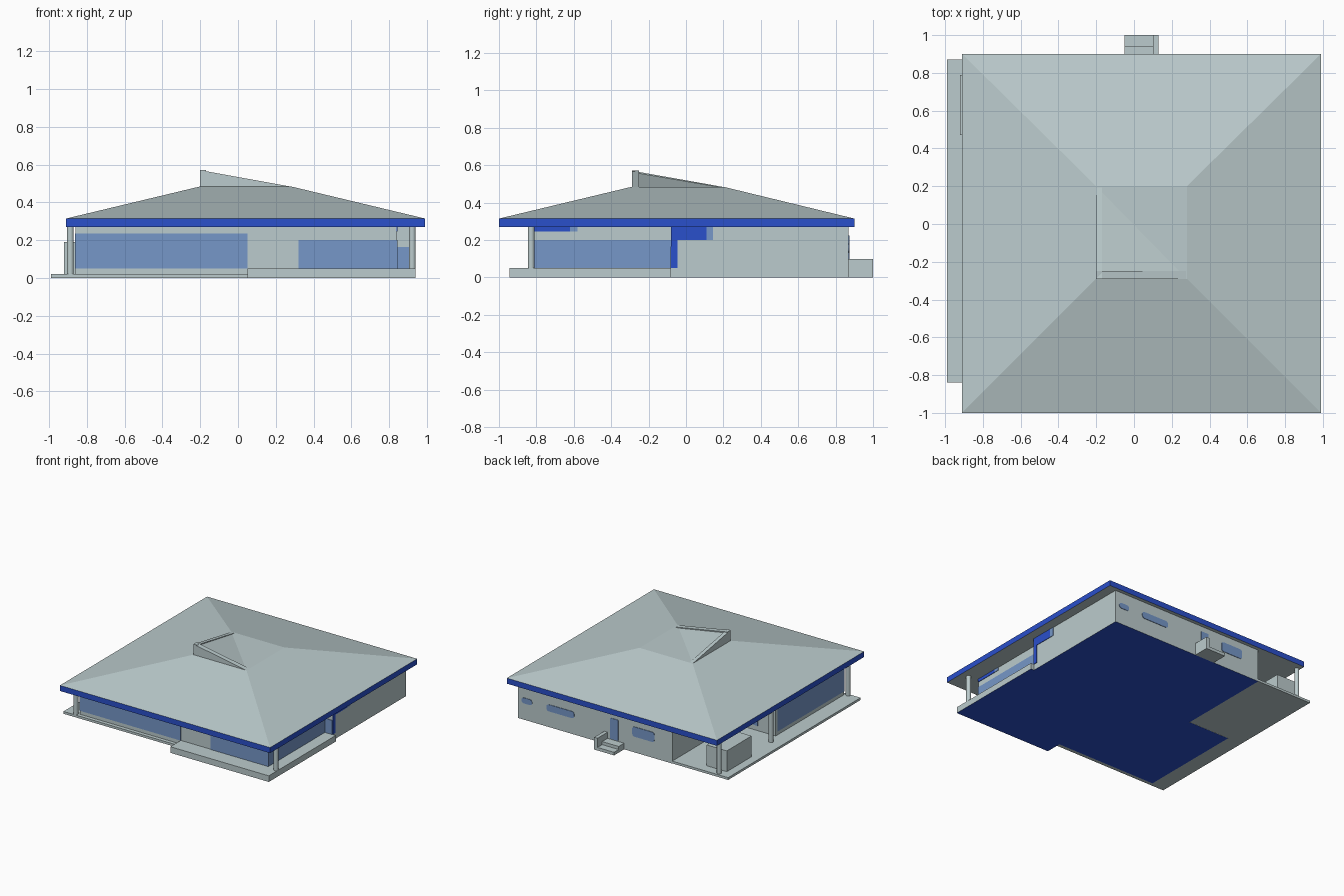
import bpy, bmesh, math

if "Cube" in bpy.data.objects:
    bpy.data.objects.remove(bpy.data.objects["Cube"])


def material(name, rgb):
    m = bpy.data.materials.new(name)
    m.diffuse_color = (*rgb, 1)
    m.use_nodes = True
    m.node_tree.nodes["Principled BSDF"].inputs["Base Color"].default_value = m.diffuse_color
    return m


GREY = material("pale grey", (0.50, 0.60, 0.61))
BLUE = material("trim blue", (0.023, 0.08, 0.60))
GLASS = material("window blue", (0.18, 0.31, 0.58))


def finish(name, bm, mats):
    bmesh.ops.recalc_face_normals(bm, faces=bm.faces)
    me = bpy.data.meshes.new(name)
    bm.to_mesh(me)
    bm.free()
    for m in mats:
        me.materials.append(m)
    ob = bpy.data.objects.new(name, me)
    bpy.context.collection.objects.link(ob)
    return ob


def prism(name, outline, z0, z1, mat=GREY, bottom=None):
    """Extrude a plan outline; the underside may take its own colour."""
    bm = bmesh.new()
    f = bm.faces.new([bm.verts.new((x, y, z0)) for x, y in outline])
    r = bmesh.ops.extrude_face_region(bm, geom=[f])
    for v in r["geom"]:
        if isinstance(v, bmesh.types.BMVert):
            v.co.z = z1
    bmesh.ops.recalc_face_normals(bm, faces=bm.faces)
    if bottom:
        for f in bm.faces:
            f.material_index = 1 if f.normal.z < -0.5 else 0
    return finish(name, bm, [mat, bottom] if bottom else [mat])


def box(name, x0, x1, y0, y1, z0, z1, mat=GREY, bottom=None):
    return prism(name, [(x0, y0), (x1, y0), (x1, y1), (x0, y1)], z0, z1, mat, bottom)


def column(name, x, y, z0, z1, r=0.018):
    bpy.ops.mesh.primitive_cylinder_add(vertices=20, radius=r, depth=z1 - z0,
                                        location=(x, y, (z0 + z1) / 2))
    ob = bpy.context.object
    ob.name = name
    ob.data.materials.append(GREY)
    bpy.ops.object.shade_smooth_by_angle()


# main walls, with the carport notch at the back left
prism("house_walls", [(-.86, -.81), (.84, -.81), (.84, -.08), (.91, -.08),
                      (.91, .87), (-.485, .87), (-.485, .07), (-.86, .07)],
      0, .275, GREY, BLUE)

# floor slabs
box("front_terrace", .05, .94, -.945, -.08, 0, .05, GREY, BLUE)
box("left_terrace", -.99, -.86, -.84, .87, 0.001, .02)
box("front_edge_slab", -.86, .05, -.84, -.81, 0.001, .02)
box("carport_floor", -.86, -.485, .07, .87, 0.001, .02)

# columns and carport storage box
for i, y in enumerate((-.825, .17, .84)):
    column(f"left_column_{i + 1}", -.888, y, .02, .275)
column("right_column", .923, -.828, .05, .275)
box("storage_box", -.922, -.74, .47, .79, .02, .19)

# glazing plates
T = .004
box("front_left_glass", -.86, .05, -.81 - T, -.81, .05, .235, GLASS)
box("front_right_glass", .32, .84, -.81 - T, -.81, .05, .20, GLASS)
box("right_glass", .84, .84 + T, -.81, -.08, .05, .20, GLASS)
box("left_glass", -.86 - T, -.86, -.81, .05, .05, .235, GLASS)
box("side_return_glass", .844, .91, -.08 - T, -.08, .05, .165, GLASS)
for i in range(2):
    for j in range(2):
        x, z = -.70 + i * .05, .06 + j * .08
        box(f"carport_door_pane_{i}{j}", x, x + .043, .07, .07 + T, z, z + .072, GLASS)

# blue trim on the right side
box("trim_upright", .91, .91 + T, -.08, -.045, .05, .27, BLUE)
box("trim_head", .91, .91 + T, -.045, .11, .20, .27, BLUE)
box("trim_head_glass", .91, .91 + T, .11, .145, .20, .27, GLASS)
box("front_trim_head", .84, .84 + T, -.81, -.62, .245, .27, BLUE)
box("front_trim_glass", .84, .84 + T, -.62, -.58, .245, .27, GLASS)


# rounded back windows
def back_window(name, x0, x1, z0, z1, r):
    bm = bmesh.new()
    pts = []
    for k, (cx, cz) in enumerate(((x1 - r, z1 - r), (x0 + r, z1 - r),
                                  (x0 + r, z0 + r), (x1 - r, z0 + r))):
        for s in range(4):
            a = math.pi / 2 * (k + s / 3)
            pts.append(bm.verts.new((cx + r * math.cos(a), .87, cz + r * math.sin(a))))
    f = bm.faces.new(pts)
    r = bmesh.ops.extrude_face_region(bm, geom=[f])
    bmesh.ops.translate(bm, vec=(0, T, 0),
                        verts=[v for v in r["geom"] if isinstance(v, bmesh.types.BMVert)])
    finish(name, bm, [GLASS])


back_window("back_window_small", .78, .875, .135, .18, .02)
back_window("back_window_long", .40, .65, .13, .185, .02)
back_window("back_window_large", -.325, -.125, .13, .21, .02)
back_window("back_door", .003, .075, .055, .225, .005)

# back steps with side wall
box("upper_back_step", -.05, .10, .87, .94, 0, .05)
box("lower_back_step", -.05, .10, .94, 1.0, 0, .025)
box("back_step_wall", .10, .13, .87, 1.0, 0, .10)

# hipped roof: blue fascia, grey slopes and soffit
bm = bmesh.new()
rings = []
for x0, x1, y0, y1, z in ((-.91, .99, -1, .90, .27), (-.91, .99, -1, .90, .315),
                          (-.20, .28, -.29, .20, .485)):
    rings.append([bm.verts.new((x, y, z)) for x, y in
                  ((x0, y0), (x1, y0), (x1, y1), (x0, y1))])
bm.faces.new(rings[0])
bm.faces.new(rings[2])
for level in range(2):
    for i in range(4):
        j = (i + 1) % 4
        f = bm.faces.new((rings[level][i], rings[level][j],
                          rings[level + 1][j], rings[level + 1][i]))
        f.material_index = 1 - level
finish("hipped_roof", bm, [GREY, BLUE])


# raised roof corner: sloping infill with two wedge upstands
def wedge(name, pts, extrude):
    bm = bmesh.new()
    f = bm.faces.new([bm.verts.new(p) for p in pts])
    r = bmesh.ops.extrude_face_region(bm, geom=[f])
    bmesh.ops.translate(bm, vec=extrude,
                        verts=[v for v in r["geom"] if isinstance(v, bmesh.types.BMVert)])
    finish(name, bm, [GREY])


wedge("front_upstand", [(-.20, -.29, .484), (.28, -.29, .484), (-.20, -.29, .571)], (0, .04, 0))
wedge("left_upstand", [(-.20, -.29, .484), (-.20, .20, .484), (-.20, -.29, .571)], (.03, 0, 0))

bm = bmesh.new()
v = [bm.verts.new(p) for p in ((-.195, -.285, .567), (.28, -.285, .484),
                               (-.195, .20, .484), (-.195, -.285, .484))]
for f in ((0, 1, 2), (0, 3, 1), (0, 2, 3), (1, 3, 2)):
    bm.faces.new([v[i] for i in f])
finish("raised_roof_infill", bm, [GREY])
